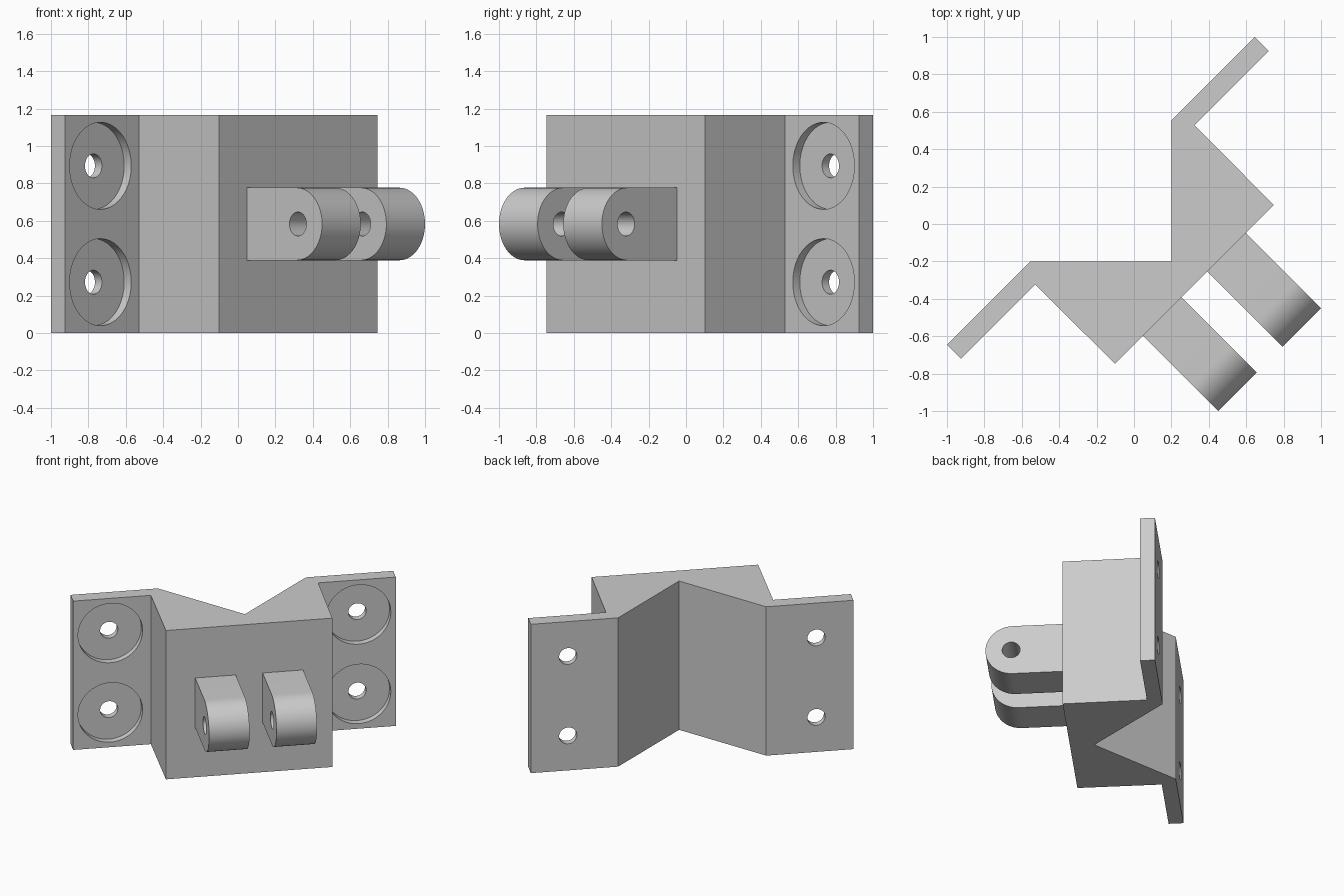
import bpy
import bmesh
import math
from mathutils import Matrix, Vector

# Remove the default cube only
cube = bpy.data.objects.get("Cube")
if cube:
    bpy.data.objects.remove(cube, do_unlink=True)

HEIGHT = 1.166
MID = HEIGHT / 2
HOLE_R = 0.064

grey = bpy.data.materials.new("plain grey")
grey.use_nodes = True
grey.diffuse_color = (0.6, 0.6, 0.6, 1)
grey.node_tree.nodes["Principled BSDF"].inputs["Base Color"].default_value = (0.6, 0.6, 0.6, 1)


def extrude(name, points, offset):
    """Prism made from a closed outline pushed along an offset."""
    bm = bmesh.new()
    face = bm.faces.new([bm.verts.new(p) for p in points])
    result = bmesh.ops.extrude_face_region(bm, geom=[face], use_keep_orig=True)
    moved = [g for g in result["geom"] if isinstance(g, bmesh.types.BMVert)]
    bmesh.ops.translate(bm, verts=moved, vec=offset)
    bmesh.ops.recalc_face_normals(bm, faces=bm.faces)
    mesh = bpy.data.meshes.new(name)
    bm.to_mesh(mesh)
    bm.free()
    mesh.materials.append(grey)
    ob = bpy.data.objects.new(name, mesh)
    bpy.context.collection.objects.link(ob)
    return ob


def drill(ob, centre, radius, depth, axis):
    """Cut a round hole centred on a point along the given axis."""
    turn = Vector((0, 0, 1)).rotation_difference(Vector(axis)).to_matrix().to_4x4()
    bm = bmesh.new()
    bmesh.ops.create_cone(bm, cap_ends=True, segments=64, radius1=radius, radius2=radius,
                          depth=depth, matrix=Matrix.Translation(centre) @ turn)
    mesh = bpy.data.meshes.new("hole_cutter")
    bm.to_mesh(mesh)
    bm.free()
    mesh.materials.append(grey)
    cutter = bpy.data.objects.new("hole_cutter", mesh)
    cutter.hide_render = True
    bpy.context.collection.objects.link(cutter)
    mod = ob.modifiers.new("hole", "BOOLEAN")
    mod.operation = "DIFFERENCE"
    mod.solver = "EXACT"
    mod.object = cutter
    bpy.context.view_layer.objects.active = ob
    bpy.ops.object.modifier_apply(modifier=mod.name)
    bpy.data.objects.remove(cutter, do_unlink=True)


# Corner block with two mounting flanges, mirrored half outline
half = [(0.6, -0.456), (0.603, 0.145), (1.163, 0.145), (1.163, 0.251), (0.534, 0.251)]
outline = half + [(0, -0.283)] + [(-x, y) for x, y in reversed(half)]
bracket = extrude("corner_bracket", [(x, y, 0) for x, y in outline], (0, 0, HEIGHT))

# Recessed screw holes in the flanges
for side in (-1, 1):
    for z in (MID - 0.311, MID + 0.311):
        x = side * 0.895
        drill(bracket, (x, 0.098, z), 0.2325, 0.2, (0, 1, 0))
        drill(bracket, (x, 0.2, z), HOLE_R, 0.4, (0, 1, 0))

# Pair of rounded hinge lugs with pin holes
parts = [bracket]
R = 0.194
TIP_CENTRE = -0.831
STEPS = 40
for name, start in (("right_hinge_lug", -0.389), ("left_hinge_lug", 0.097)):
    arc = [(start, TIP_CENTRE - R * math.sin(math.pi * i / STEPS),
            MID + R * math.cos(math.pi * i / STEPS)) for i in range(STEPS + 1)]
    root = [(start, -0.456, MID - R), (start, -0.456, MID + R)]
    lug = extrude(name, arc + root, (0.292, 0, 0))
    drill(lug, (start + 0.146, -0.842, MID), HOLE_R, 0.5, (1, 0, 0))
    parts.append(lug)

# Turn the parts to face the corner diagonal and smooth the round surfaces
for ob in parts:
    ob.data.transform(Matrix.Rotation(math.pi / 4, 4, "Z"))
    bpy.ops.object.select_all(action="DESELECT")
    ob.select_set(True)
    bpy.context.view_layer.objects.active = ob
    bpy.ops.object.shade_smooth_by_angle(angle=math.radians(30))
